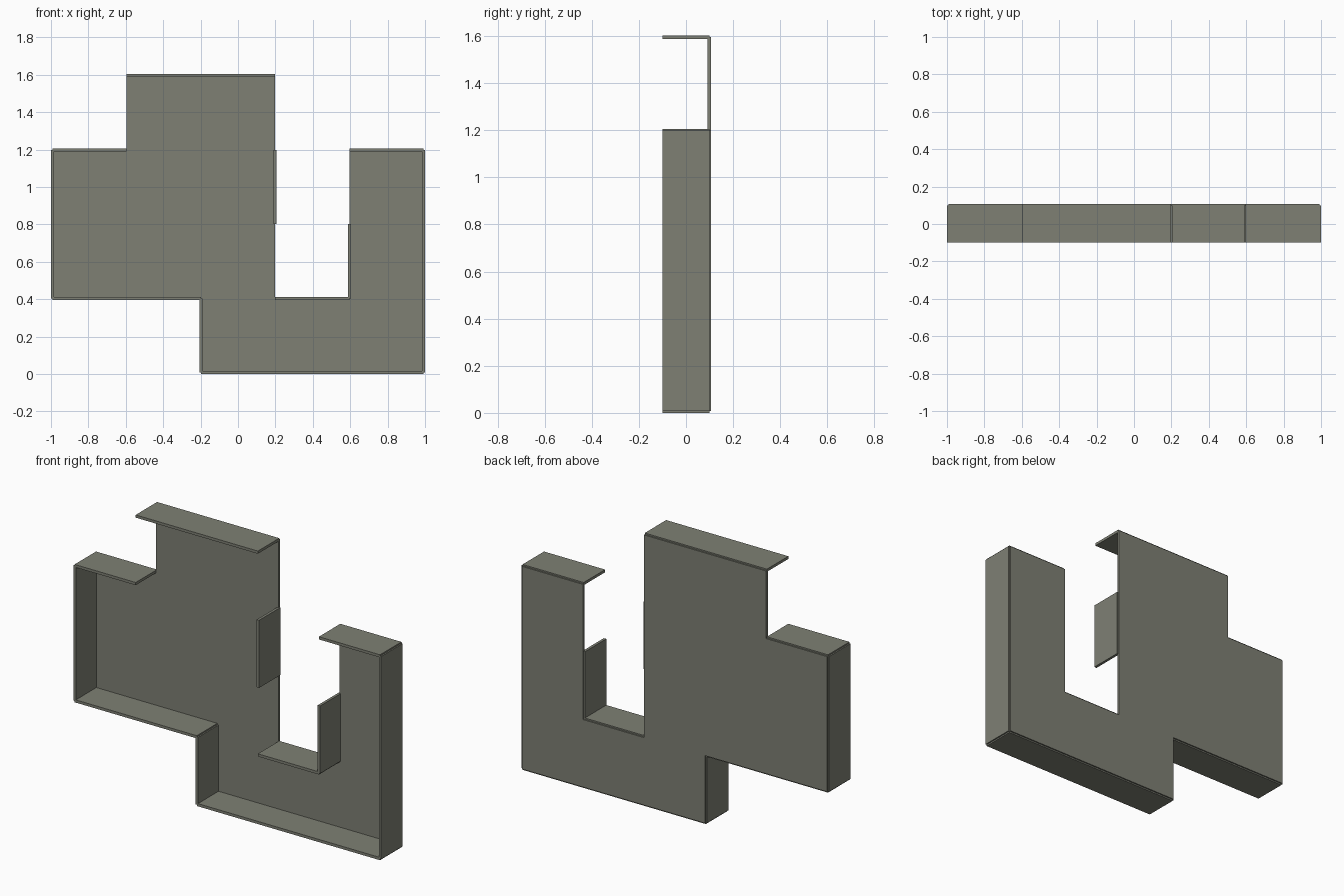
import bpy, bmesh
from mathutils import Vector

if "Cube" in bpy.data.objects:
    bpy.data.objects.remove(bpy.data.objects["Cube"])

T = 0.016                 # sheet thickness
C = (2.0 - T) / 5         # grid cell size
D = C / 2                 # wall depth
Y_BACK = D / 2            # centre plane of the back panel

mat = bpy.data.materials.new("olive_grey")
mat.diffuse_color = (0.21, 0.216, 0.175, 1)
mat.use_nodes = True
mat.node_tree.nodes["Principled BSDF"].inputs["Base Color"].default_value = mat.diffuse_color


def gx(i):
    return (i - 2.5) * C


def gz(j):
    return T / 2 + j * C


def finish(name, bm):
    bmesh.ops.recalc_face_normals(bm, faces=bm.faces)
    me = bpy.data.meshes.new(name)
    bm.to_mesh(me)
    bm.free()
    me.materials.append(mat)
    ob = bpy.data.objects.new(name, me)
    bpy.context.collection.objects.link(ob)


def wall(name, i0, j0, i1, j1):
    """Straight wall along a grid line, centred on that line."""
    size = Vector((abs(gx(i1) - gx(i0)) or T, D, abs(gz(j1) - gz(j0)) or T))
    mid = Vector(((gx(i0) + gx(i1)) / 2, 0, (gz(j0) + gz(j1)) / 2))
    bm = bmesh.new()
    bmesh.ops.create_cube(bm, size=1)
    for v in bm.verts:
        v.co = v.co * size + mid
    finish(name, bm)


# Back panel: stepped outline on the cell grid, extruded
outline = [(2, 0), (5, 0), (5, 3), (4, 3), (4, 1), (3, 1), (3, 4),
           (1, 4), (1, 3), (0, 3), (0, 1), (2, 1)]
bm = bmesh.new()
face = bm.faces.new([bm.verts.new((gx(i), Y_BACK + T / 2, gz(j))) for i, j in outline])
ext = bmesh.ops.extrude_face_region(bm, geom=[face], use_keep_orig=True)
bmesh.ops.translate(bm, vec=(0, -T, 0),
                    verts=[g for g in ext["geom"] if isinstance(g, bmesh.types.BMVert)])
bmesh.ops.triangulate(bm, faces=[f for f in bm.faces if len(f.verts) > 4])
finish("back_panel", bm)

# Walls and ledges (some edges stay open)
wall("bottom_wall", 2, 0, 5, 0)
wall("right_wall", 5, 0, 5, 3)
wall("right_top_ledge", 4, 3, 5, 3)
wall("notch_right_wall", 4, 1, 4, 2)
wall("notch_floor", 3, 1, 4, 1)
wall("notch_left_wall", 3, 2, 3, 3)
wall("top_ledge", 1, 4, 3, 4)
wall("left_top_ledge", 0, 3, 1, 3)
wall("left_wall", 0, 1, 0, 3)
wall("left_floor", 0, 1, 2, 1)
wall("step_wall", 2, 0, 2, 1)
